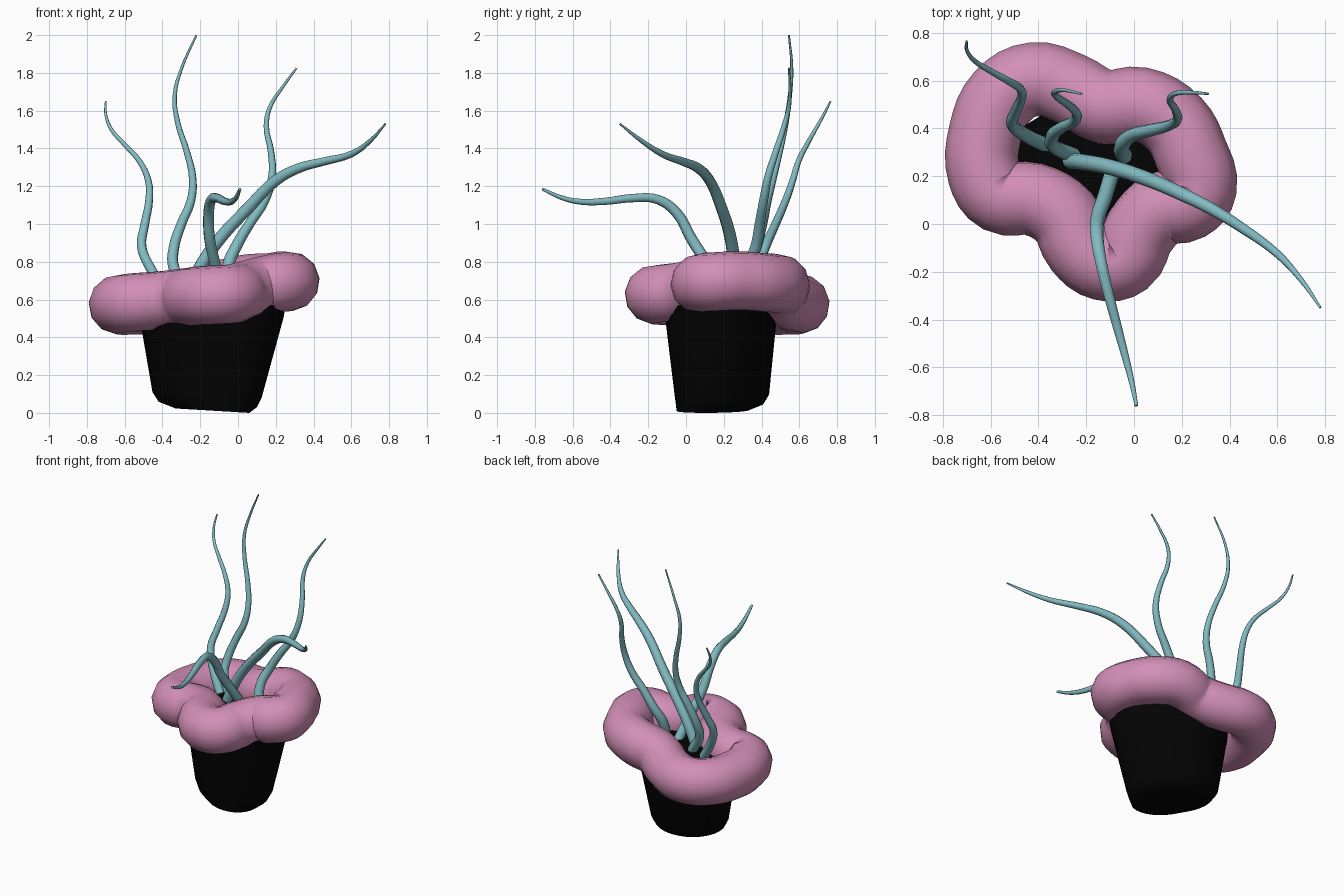
import bpy, bmesh, math


def material(name, rgb):
    m = bpy.data.materials.new(name)
    m.diffuse_color = (*rgb, 1)
    return m


PINK = material("pink", (0.65, 0.275, 0.475))
TEAL = material("teal", (0.225, 0.50, 0.545))
BLACK = material("black", (0.001, 0.001, 0.001))


def tube(name, points, radius, mat, tip=None, power=1.2, closed=False, sides=2, steps=4):
    """Smooth tube through points, tapering to the tip radius if given."""
    cu = bpy.data.curves.new(name, 'CURVE')
    cu.dimensions = '3D'
    cu.bevel_depth = 1.0
    cu.bevel_resolution = sides
    cu.resolution_u = steps
    cu.use_fill_caps = not closed
    sp = cu.splines.new('BEZIER')
    sp.bezier_points.add(len(points) - 1)
    sp.use_cyclic_u = closed
    for i, (bp, p) in enumerate(zip(sp.bezier_points, points)):
        bp.co = p
        bp.handle_left_type = bp.handle_right_type = 'AUTO'
        t = (i / (len(points) - 1)) ** power
        bp.radius = radius if tip is None else radius + (tip - radius) * t
    cu.materials.append(mat)
    ob = bpy.data.objects.new(name, cu)
    bpy.context.collection.objects.link(ob)
    bpy.ops.object.select_all(action='DESELECT')
    ob.select_set(True)
    bpy.context.view_layer.objects.active = ob
    bpy.ops.object.convert(target='MESH')
    bpy.ops.object.shade_smooth()


# pot: skewed oval sections given as z, x min, x max, y min, y max
sections = [(0.0, -0.33, 0.06, -0.05, 0.33), (0.03, -0.42, 0.10, -0.053, 0.41),
            (0.08, -0.453, 0.125, -0.06, 0.44), (0.5, -0.52, 0.24, -0.11, 0.48),
            (0.63, -0.54, 0.275, -0.125, 0.49)]
N = 28
bm = bmesh.new()
rings = []
for z, x0, x1, y0, y1 in sections:
    ring = []
    for k in range(N):
        a = 2 * math.pi * k / N
        c, s = math.cos(a), math.sin(a - 0.19)
        x = (x0 + x1) / 2 + (x1 - x0) / 2 * c
        y = (y0 + y1) / 2 + (y1 - y0) / 2 * s
        # the rim leans with the collar, the base lifts a little to the left
        tilt = 0.12 * (x + 0.14) if z > 0.6 else 0
        if z < 0.2:
            tilt = 0.06 * max(0, 0.06 - x)
        ring.append(bm.verts.new((x, y, z + tilt)))
    rings.append(ring)
for lo, hi in zip(rings, rings[1:]):
    for k in range(N):
        bm.faces.new((lo[k], lo[(k + 1) % N], hi[(k + 1) % N], hi[k]))
bm.faces.new(rings[0][::-1])
bm.faces.new(rings[-1])
me = bpy.data.meshes.new("pot")
bm.to_mesh(me)
bm.free()
me.materials.append(BLACK)
pot = bpy.data.objects.new("pot", me)
bpy.context.collection.objects.link(pot)
pot.select_set(True)
bpy.context.view_layer.objects.active = pot
bpy.ops.object.shade_smooth_by_angle(angle=math.radians(40))

# lobed collar around the rim
tube("collar", [
    (0.275, 0.15, 0.695), (0.24, 0.29, 0.70), (0.17, 0.42, 0.69), (0.03, 0.50, 0.68),
    (-0.12, 0.49, 0.64), (-0.27, 0.565, 0.59), (-0.42, 0.605, 0.575), (-0.55, 0.535, 0.57),
    (-0.62, 0.38, 0.57), (-0.625, 0.21, 0.577), (-0.56, 0.115, 0.585), (-0.42, 0.105, 0.595),
    (-0.29, 0.03, 0.61), (-0.22, -0.10, 0.62), (-0.13, -0.165, 0.625), (-0.04, -0.15, 0.63),
    (0.025, -0.03, 0.645), (0.12, 0.065, 0.67), (0.225, 0.085, 0.69)],
    0.156, PINK, closed=True, sides=4, steps=4)

# wavy tapering stalks
tube("tall_stalk", [
    (-0.25, 0.285, 0.62), (-0.34, 0.33, 0.77), (-0.34, 0.37, 0.87), (-0.30, 0.405, 1.0),
    (-0.25, 0.43, 1.12), (-0.24, 0.46, 1.24), (-0.27, 0.495, 1.38), (-0.32, 0.53, 1.54),
    (-0.335, 0.55, 1.68), (-0.30, 0.56, 1.82), (-0.22, 0.545, 2.0)], 0.032, TEAL, tip=0.005)
tube("left_stalk", [
    (-0.37, 0.33, 0.62), (-0.46, 0.375, 0.76), (-0.51, 0.42, 0.88), (-0.495, 0.47, 0.99),
    (-0.47, 0.53, 1.13), (-0.475, 0.565, 1.23), (-0.52, 0.595, 1.33), (-0.60, 0.64, 1.42),
    (-0.67, 0.685, 1.50), (-0.70, 0.73, 1.58), (-0.70, 0.765, 1.65)], 0.031, TEAL,
    tip=0.005, power=1.0)
tube("right_stalk", [
    (-0.04, 0.28, 0.62), (-0.05, 0.33, 0.78), (-0.01, 0.37, 0.88), (0.06, 0.39, 1.0),
    (0.14, 0.41, 1.12), (0.18, 0.435, 1.25), (0.175, 0.475, 1.38), (0.15, 0.52, 1.52),
    (0.17, 0.545, 1.62), (0.24, 0.55, 1.73), (0.31, 0.545, 1.825)], 0.036, TEAL,
    tip=0.005, power=1.0)
tube("wide_stalk", [
    (-0.27, 0.265, 0.63), (-0.19, 0.255, 0.79), (-0.09, 0.235, 0.93), (0.05, 0.19, 1.08),
    (0.20, 0.125, 1.23), (0.32, 0.065, 1.295), (0.45, -0.015, 1.33), (0.60, -0.125, 1.37),
    (0.70, -0.235, 1.44), (0.78, -0.35, 1.53)], 0.034, TEAL, tip=0.005, power=2.2)
tube("front_stalk", [
    (-0.09, 0.22, 0.62), (-0.12, 0.12, 0.78), (-0.15, 0.03, 0.92), (-0.155, -0.05, 1.06),
    (-0.14, -0.15, 1.13), (-0.11, -0.28, 1.137), (-0.07, -0.43, 1.12), (-0.035, -0.56, 1.118),
    (-0.01, -0.66, 1.14), (0.01, -0.76, 1.185)], 0.032, TEAL, tip=0.008, power=1.8)
